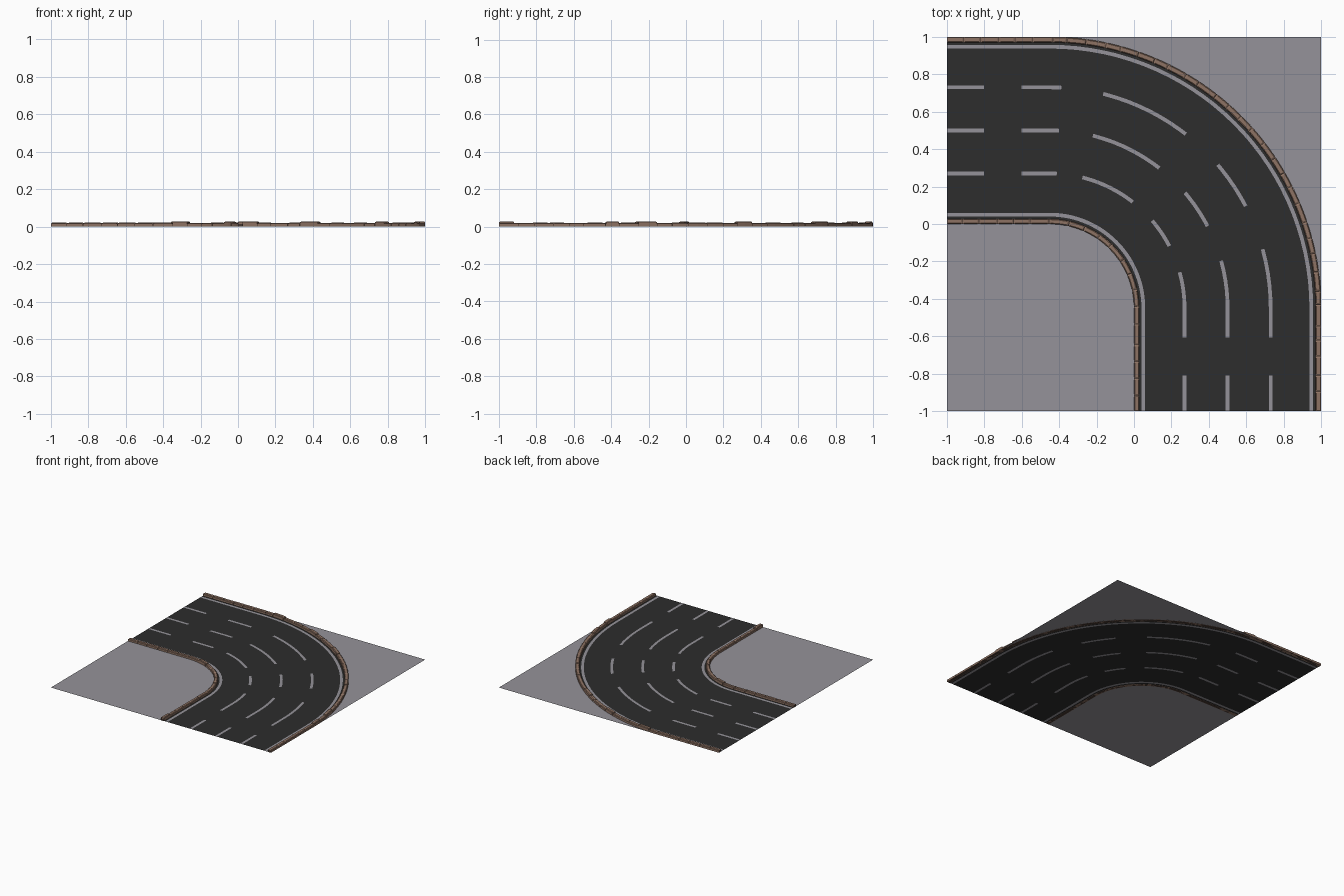
import bpy, bmesh, math, random

if "Cube" in bpy.data.objects:
    bpy.data.objects.remove(bpy.data.objects["Cube"])
random.seed(4)
C, R0 = -0.45, 0.45          # bend centre and inner radius


def mat(name, col):
    m = bpy.data.materials.new(name)
    m.diffuse_color = (*col, 1)
    m.use_nodes = True
    m.node_tree.nodes["Principled BSDF"].inputs["Base Color"].default_value = m.diffuse_color
    return m


GREY = mat("pale grey", (0.30, 0.29, 0.32))
ASPHALT = mat("asphalt", (0.026, 0.026, 0.026))
STONE = mat("brown stone", (0.27, 0.17, 0.125))
MORTAR = mat("dark mortar", (0.06, 0.038, 0.03))


def place(u, off, z=0.0):
    """u 0-1: left straight, 1-2: bend, 2-3: front straight; off: distance from inner edge."""
    if u < 1:
        return (-1 + u * (1 + C), off, z)
    if u > 2:
        return (off, C - (u - 2) * (1 + C), z)
    a = (u - 1) * math.pi / 2
    return (C + (R0 + off) * math.sin(a), C + (R0 + off) * math.cos(a), z)


def finish(name, bm, mats):
    bmesh.ops.recalc_face_normals(bm, faces=bm.faces)
    me = bpy.data.meshes.new(name)
    bm.to_mesh(me)
    bm.free()
    for m in mats:
        me.materials.append(m)
    ob = bpy.data.objects.new(name, me)
    bpy.context.collection.objects.link(ob)
    return ob


def bend(deg):
    return 1 + deg / 90


# Road sheet with the lane markings cut in
dashes = [(0, .2 / .55), (.4 / .55, bend(3)), (bend(14), bend(38)),
          (bend(49.5), bend(62.5)), (bend(74.5), 2 + .155 / .55), (2 + .36 / .55, 3)]
us = sorted({0, 1, 2, 3} | {round(v, 5) for d in dashes for v in d}
            | {round(bend(i * 3), 5) for i in range(31)})
offs = [0, .04, .06, .26, .28, .49, .51, .72, .74, .937, .957, 1]
bm = bmesh.new()
grid = [[bm.verts.new(place(u, o, 0.001)) for o in offs] for u in us]
for i in range(len(us) - 1):
    mid = (us[i] + us[i + 1]) / 2
    dashed = any(a < mid < b for a, b in dashes)
    for j in range(len(offs) - 1):
        f = bm.faces.new((grid[i][j], grid[i][j + 1], grid[i + 1][j + 1], grid[i + 1][j]))
        line = j in (1, 9) or (j in (3, 5, 7) and dashed)
        f.material_index = 1 if line else 0
finish("road", bm, [ASPHALT, GREY])

# Pale ground in the two corners, fanned from each corner point
for name, corner, off, u0, u1 in (("inner_ground", -1, 0, 0, 3), ("outer_ground", 1, 1, 1, 2)):
    bm = bmesh.new()
    hub = bm.verts.new((corner, corner, 0.001))
    rim = [bm.verts.new(place(u0 + (u1 - u0) * i / 90, off, 0.001)) for i in range(91)]
    for a, b in zip(rim, rim[1:]):
        f = bm.faces.new((hub, a, b))
    finish(name, bm, [GREY])


# Kerbs: low mortar strip with uneven stone blocks on top
def prism(bm, rings):
    rings = [[bm.verts.new(p) for p in r] for r in rings]
    n = len(rings[0])
    for a, b in zip(rings, rings[1:]):
        for k in range(n):
            bm.faces.new((a[k], a[(k + 1) % n], b[(k + 1) % n], b[k]))
    bm.faces.new(rings[0])
    bm.faces.new(rings[-1])


def kerb(name, o0, o1):
    arc = (R0 + (o0 + o1) / 2) * math.pi / 2
    st = 1 + C

    def to_u(s):
        if s < st:
            return s / st
        if s < st + arc:
            return 1 + (s - st) / arc
        return min(3, 2 + (s - st - arc) / st)

    total = 2 * st + arc
    bm = bmesh.new()
    prism(bm, [[place(u, o, z) for o, z in
                ((o0 + .002, 0), (o1 - .002, 0), (o1 - .002, .014), (o0 + .002, .014))] for u in us])
    finish(name + "_mortar", bm, [MORTAR])
    bm = bmesh.new()
    n = round(total / .093)
    cuts = [0] + [(i + random.uniform(-.15, .15)) * total / n for i in range(1, n)] + [total]
    for a, b in zip(cuts, cuts[1:]):
        h = random.choice((.02, .02, .021, .028))
        e, g = .004, .0015
        a, b = a + g, b - g

        def ring(s, top, ins):
            u = to_u(s)
            return [place(u, o, z) for o, z in
                    ((o0, 0), (o1, 0), (o1, top - e), (o1 - .005, top - ins),
                     (o0 + .005, top - ins), (o0, top - e))]
        prism(bm, [ring(a, h, e * .95), ring(a + .006, h, 0), ring((a + b) / 2, h, 0),
                   ring(b - .006, h, 0), ring(b, h, e * .95)])
    finish(name + "_stones", bm, [STONE])


kerb("inner_kerb", 0, .028)
kerb("outer_kerb", .97, 1)
